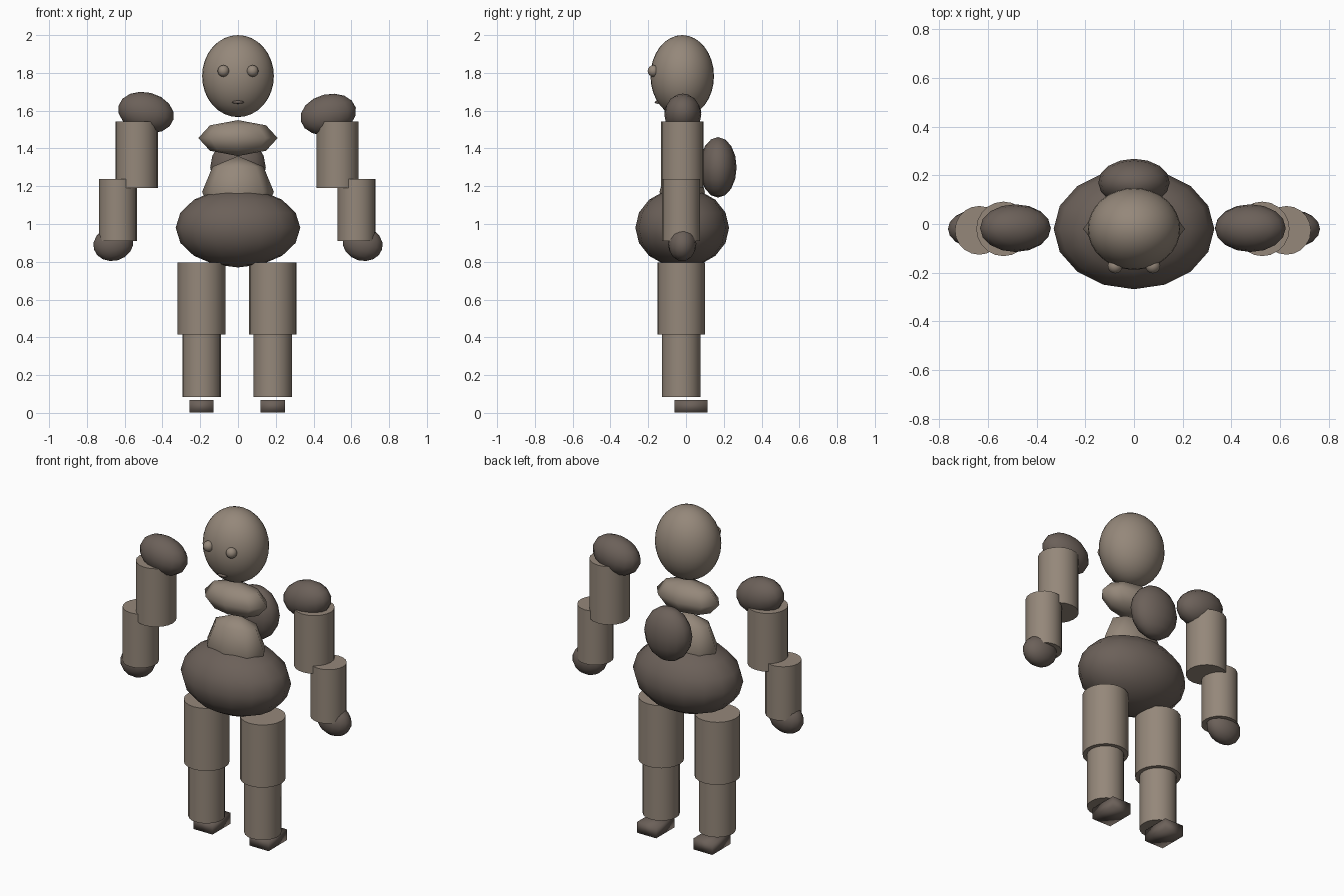
import bpy
import math

if "Cube" in bpy.data.objects:
    bpy.data.objects.remove(bpy.data.objects["Cube"])


def material(name, color):
    m = bpy.data.materials.new(name)
    m.diffuse_color = (*color, 1)
    m.use_nodes = True
    m.node_tree.nodes["Principled BSDF"].inputs["Base Color"].default_value = m.diffuse_color
    return m


LIGHT = material("light_clay", (0.30, 0.245, 0.195))
DARK = material("dark_clay", (0.148, 0.118, 0.100))


def finish(name, scale, mat, tilt=0, angle=180):
    ob = bpy.context.object
    ob.name = name
    ob.scale = scale
    ob.rotation_euler = (0, math.radians(tilt), 0)
    ob.data.materials.append(mat)
    bpy.ops.object.transform_apply(location=False, rotation=True, scale=True)
    bpy.ops.object.shade_smooth_by_angle(angle=math.radians(angle))
    return ob


def ball(name, loc, radii, mat, segs=16, rings=8, tilt=0):
    bpy.ops.mesh.primitive_uv_sphere_add(segments=segs, ring_count=rings, radius=1, location=loc)
    return finish(name, radii, mat, tilt)


def tube(name, x, y, z0, z1, r, mat):
    bpy.ops.mesh.primitive_cylinder_add(vertices=20, radius=r, depth=z1 - z0,
                                        location=(x, y, (z0 + z1) / 2))
    return finish(name, (1, 1, 1), mat, angle=40)


Y = -0.02  # body centre line

# Head and face
ball("head", (0, Y, 1.783), (0.19, 0.168, 0.217), LIGHT, 32, 16)
for side, s in (("left", -1), ("right", 1)):
    ball(side + "_eye", (s * 0.077, -0.172, 1.81), (0.031, 0.031, 0.031), LIGHT)
ball("mouth", (0, -0.148, 1.645), (0.033, 0.018, 0.009), DARK, 8, 4)

# Torso, faceted chest and belly, round hips and back bulge
ball("chest", (0, Y, 1.455), (0.21, 0.11, 0.095), LIGHT, 8, 4)
ball("belly", (0, Y, 1.17), (0.19, 0.12, 0.19), LIGHT, 8, 4)
ball("hips", (0, Y, 0.98), (0.33, 0.248, 0.21), DARK)
ball("back_bulge", (0, 0.17, 1.30), (0.147, 0.098, 0.16), DARK)

# Arms and legs, slightly offset between sides
for side, s, dx in (("left", -1, -0.003), ("right", 1, -0.006)):
    z = 1.59 if s < 0 else 1.58
    ball(side + "_shoulder", (s * 0.484 + dx, -0.017, z), (0.15, 0.098, 0.107),
         DARK, tilt=-s * 14)
    tube(side + "_upper_arm", s * 0.533 + dx, Y, 1.19, 1.543, 0.112, LIGHT)
    tube(side + "_forearm", s * 0.633 + dx, -0.026, 0.91, 1.238, 0.10, LIGHT)
    ball(side + "_hand", (s * 0.66, Y, 0.895), (0.107, 0.075, 0.09), DARK, tilt=s * 15)
    tube(side + "_thigh", s * 0.19 + dx, -0.025, 0.415, 0.795, 0.126, LIGHT)
    tube(side + "_shin", s * 0.19 + dx, -0.025, 0.085, 0.42, 0.102, LIGHT)
    bpy.ops.mesh.primitive_cube_add(size=1, location=(s * 0.19 + dx, 0.027, 0.034))
    finish(side + "_foot", (0.128, 0.175, 0.066), DARK, angle=180)
